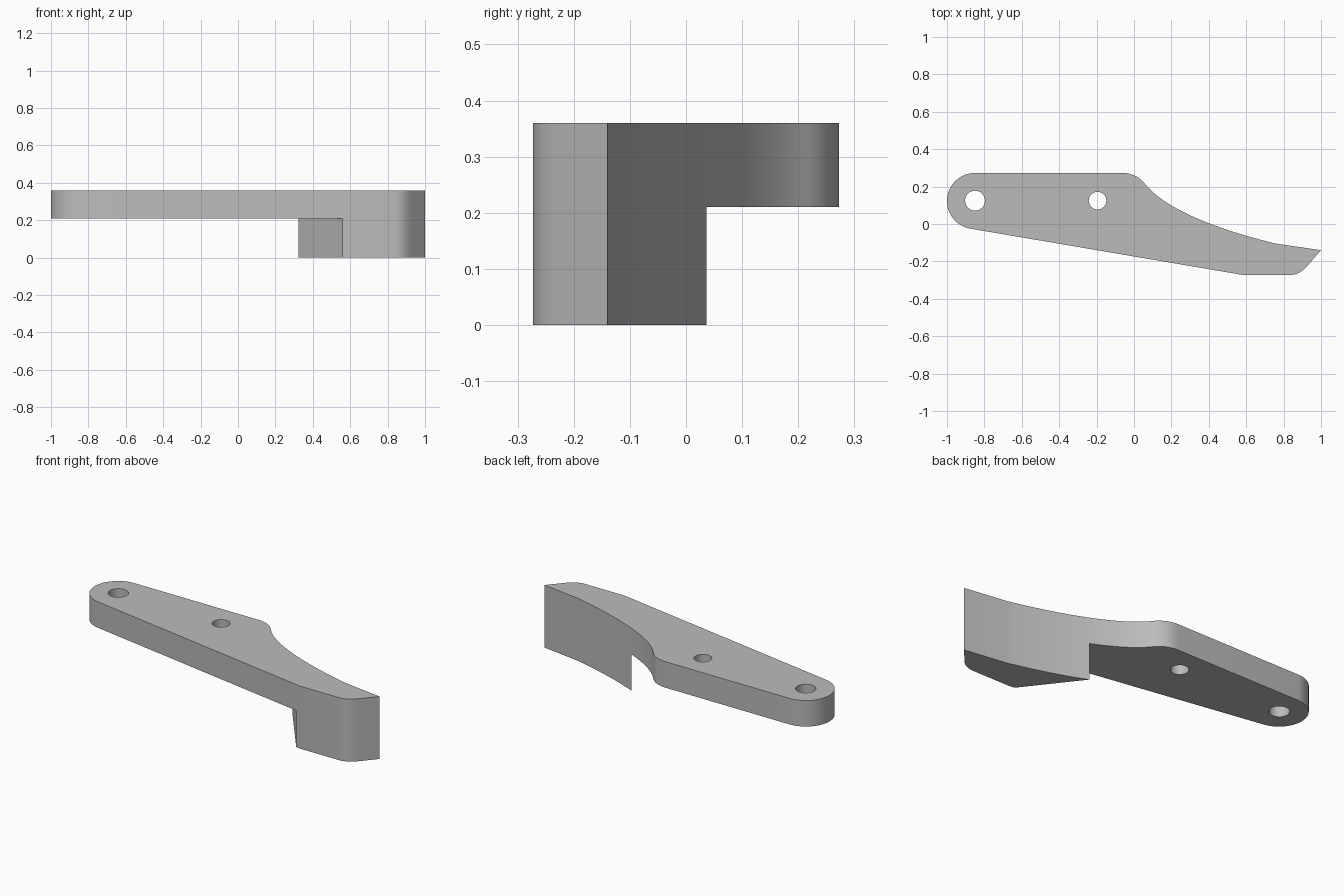
import bpy, bmesh
from math import sin, cos, radians
from mathutils import Vector
from mathutils.geometry import interpolate_bezier

cube = bpy.data.objects.get("Cube")
if cube:
    bpy.data.objects.remove(cube, do_unlink=True)

THICK, STEP = 0.36, 0.21   # full height, underside of the thin arm

grey = bpy.data.materials.new("plain grey")
grey.use_nodes = True
colour = (0.5, 0.5, 0.5, 1)
grey.diffuse_color = colour
grey.node_tree.nodes["Principled BSDF"].inputs["Base Color"].default_value = colour


def arc(cx, cy, r, start, end, n):
    angles = [radians(start + (end - start) * i / n) for i in range(n + 1)]
    return [(cx + r * cos(a), cy + r * sin(a)) for a in angles]


def bezier(a, b, c, d, n):
    pts = interpolate_bezier(*[Vector((*p, 0)) for p in (a, b, c, d)], n)
    return [(p.x, p.y) for p in pts]


def prism(name, outline, z0, z1):
    bm = bmesh.new()
    base = bm.faces.new([bm.verts.new((x, y, z0)) for x, y in outline])
    top = bmesh.ops.extrude_face_region(bm, geom=[base])["geom"]
    verts = [v for v in top if isinstance(v, bmesh.types.BMVert)]
    bmesh.ops.translate(bm, verts=verts, vec=(0, 0, z1 - z0))
    bmesh.ops.recalc_face_normals(bm, faces=bm.faces)
    mesh = bpy.data.meshes.new(name)
    bm.to_mesh(mesh)
    bm.free()
    mesh.materials.append(grey)
    obj = bpy.data.objects.new(name, mesh)
    bpy.context.collection.objects.link(obj)
    return obj


def cut(target, cutter):
    cutter.hide_render = True
    mod = target.modifiers.new("cut", 'BOOLEAN')
    mod.operation, mod.solver, mod.object = 'DIFFERENCE', 'EXACT', cutter
    bpy.context.view_layer.objects.active = target
    bpy.ops.object.modifier_apply(modifier=mod.name)
    bpy.data.objects.remove(cutter, do_unlink=True)


# Lever outline: round end, shoulder, concave back, pointed tip, rounded toe
shoulder = arc(-0.06, 0.123, 0.15, 90, 40, 10)
outline = arc(-0.85, 0.123, 0.15, 260.5, 90, 28) + shoulder
outline += bezier(shoulder[-1], (0.16, 0.08), (0.45, -0.03), (0.754, -0.104), 24)[1:]
outline += [(1, -0.14)]
outline += bezier((0.93, -0.22), (0.905, -0.25), (0.875, -0.273), (0.83, -0.273), 10)
outline += [(0.585, -0.273)]
lever = prism("lever_arm", outline, 0, THICK)

# Relief under the thin arm, leaving the deep block at the tip
cut(lever, prism("relief_cutter", [(0.08, 0.35), (0.8, -0.58), (-1.2, -0.58), (-1.2, 0.35)],
                 -0.1, STEP))

# Pivot and pin holes
for x, r in ((-0.85, 0.053), (-0.195, 0.047)):
    cut(lever, prism("hole_cutter", arc(x, 0.125, r, 0, 352.5, 47), 0.1, 0.5))

bpy.ops.object.select_all(action='DESELECT')
lever.select_set(True)
bpy.context.view_layer.objects.active = lever
bpy.ops.object.shade_smooth_by_angle(angle=radians(25))
